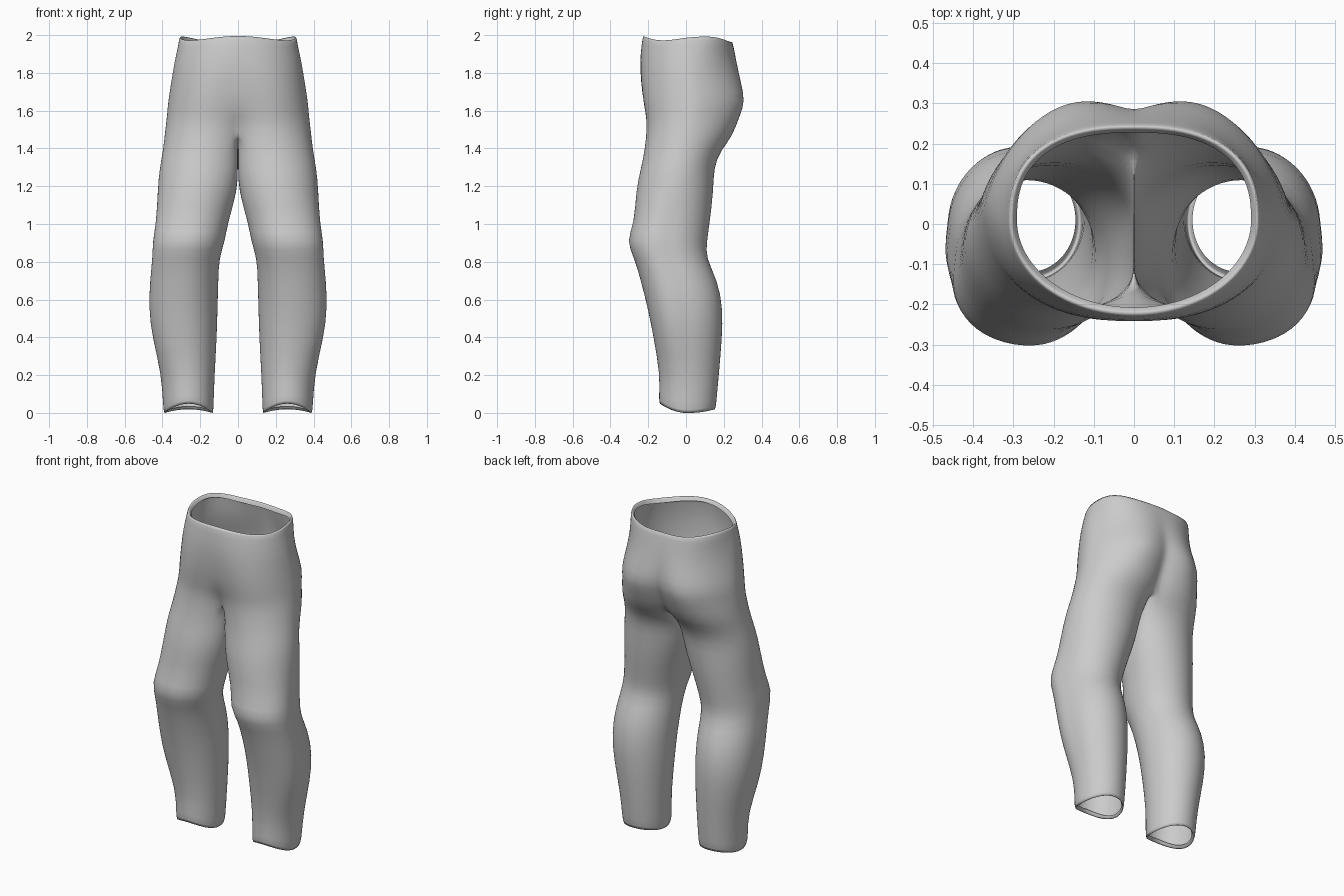
import bpy
import bmesh
from math import sin, cos, pi, asin, copysign

cube = bpy.data.objects.get("Cube")
if cube:
    bpy.data.objects.remove(cube, do_unlink=True)

# Cross-sections of one leg, hem to crotch: height, centre x, radius x, front y, back y
LEG = [
    (0.015, .26, .115, -.12, .14), (-0.015, .262, .13, -.142, .155), (.04, .263, .134, -.144, .162),
    (.2, .265, .141, -.138, .174), (.4, .281, .169, -.172, .192), (.55, .288, .18, -.202, .196),
    (.7, .283, .179, -.24, .17), (.82, .274, .174, -.274, .105), (.91, .258, .19, -.318, .112),
    (1.0, .243, .187, -.274, .125), (1.18, .211, .216, -.266, .147), (1.3, .195, .22, -.238, .147),
    (1.39, .175, .222, -.219, .185),
]
# Cross-sections of the seat, crotch to waist, in the same order
SEAT = [
    (1.51, .145, .24, -.207, .245), (1.57, .135, .243, -.212, .285), (1.65, .12, .252, -.226, .316),
    (1.75, .08, .275, -.238, .292), (1.86, .035, .303, -.244, .268), (1.95, 0, .315, -.236, .25),
    (2.012, 0, .31, -.226, .242), (1.975, 0, .292, -.208, .228),
]
OUTER, INNER = 24, 12          # segments on the outside and between the legs
CROTCH = SEAT[0]
LEG_START = asin(CROTCH[1] / CROTCH[2])


def section_point(section, t, belly=0.0, power=1.0):
    """Point on an elliptical section; t runs front, outside, back."""
    z, cx, rx, front, back = section
    cy, ry = (front + back) / 2, (back - front) / 2
    turn = t * (1 - belly) if t < 0 else t      # belly flattens the front centre
    across, along = sin(t), cos(turn)
    if along < 0:                               # power squares off the back
        across = copysign(abs(across) ** power, across)
        along = -abs(along) ** power
    return [cx + rx * across, cy - ry * along, z]


def leg_row(bm, section, is_hem):
    row = []
    for i in range(OUTER + INNER):
        if i <= OUTER:
            t = -LEG_START + (pi + 2 * LEG_START) * i / OUTER
        else:
            t = pi + LEG_START + (pi - 2 * LEG_START) * (i - OUTER) / INNER
        x, y, z = section_point(section, t)
        if 0.3 < z < 1.1:                    # fuller outer front around the knee
            x += 0.045 * max(0, cos(t)) * max(0, sin(t))
        if is_hem:
            z += 0.05 * max(0, cos(t)) ** 2 + 0.02 * max(0, -cos(t)) ** 2
        row.append(bm.verts.new((max(x, 0.0012), y, z)))
    return row


def seat_row(bm, section, level):
    start = asin(section[1] / section[2])
    power = 1 - 0.1 * min(2, max(0, level - 3))
    row = []
    for i in range(OUTER + 1):
        t = -start + (pi + 2 * start) * i / OUTER
        x, y, z = section_point(section, t, min(1, level * 0.4), power)
        if level in (1, 2, 3, 4):            # flatter outer back of the hips
            x -= 0.045 * max(0, -cos(t)) * max(0, sin(t))
        x = 0 if i in (0, OUTER) else max(x, 0.003)
        if level == 0:                       # crotch line falls toward the back
            z -= 0.05 * max(0, -cos(t))
        if level >= len(SEAT) - 2:           # uneven waist edge
            z -= 0.014 * (1 - cos(3.2 * t)) + 0.01 * max(0, -cos(t))
        row.append(bm.verts.new((x, y, z)))
    return row


def crotch_seam(bm, row):
    """Sagging seam that joins the back of the crotch to its front."""
    a, b = row[-1].co, row[0].co
    seam = []
    for i in range(1, INNER):
        f = i / INNER
        p = a.lerp(b, f)
        p.z -= 0.04 * sin(pi * f)
        seam.append(bm.verts.new(p))
    return seam


def bridge(bm, low, high, closed):
    n = len(low)
    for i in range(n if closed else n - 1):
        j = (i + 1) % n
        bm.faces.new((low[i], low[j], high[j], high[i]))


# Left half of the trousers as one open shell
bm = bmesh.new()
legs = [leg_row(bm, s, k < 3) for k, s in enumerate(LEG)]
seat = [seat_row(bm, s, k) for k, s in enumerate(SEAT)]
rings = legs + [seat[0] + crotch_seam(bm, seat[0])]
for low, high in zip(rings, rings[1:]):
    bridge(bm, low, high, True)
for low, high in zip(seat, seat[1:]):
    bridge(bm, low, high, False)

mesh = bpy.data.meshes.new("trousers")
bm.to_mesh(mesh)
bm.free()
trousers = bpy.data.objects.new("trousers", mesh)
bpy.context.collection.objects.link(trousers)

# Plain cloth colour
cloth = bpy.data.materials.new("light_grey_cloth")
cloth.use_nodes = True
colour = (0.6, 0.6, 0.6, 1)
cloth.diffuse_color = colour
cloth.node_tree.nodes["Principled BSDF"].inputs["Base Color"].default_value = colour
mesh.materials.append(cloth)

# Mirror to the right leg and smooth the cloth
mirror = trousers.modifiers.new("mirror", 'MIRROR')
mirror.use_clip = True
mirror.merge_threshold = 0.001
smooth = trousers.modifiers.new("smooth", 'SUBSURF')
smooth.levels = smooth.render_levels = 1
for face in mesh.polygons:
    face.use_smooth = True
